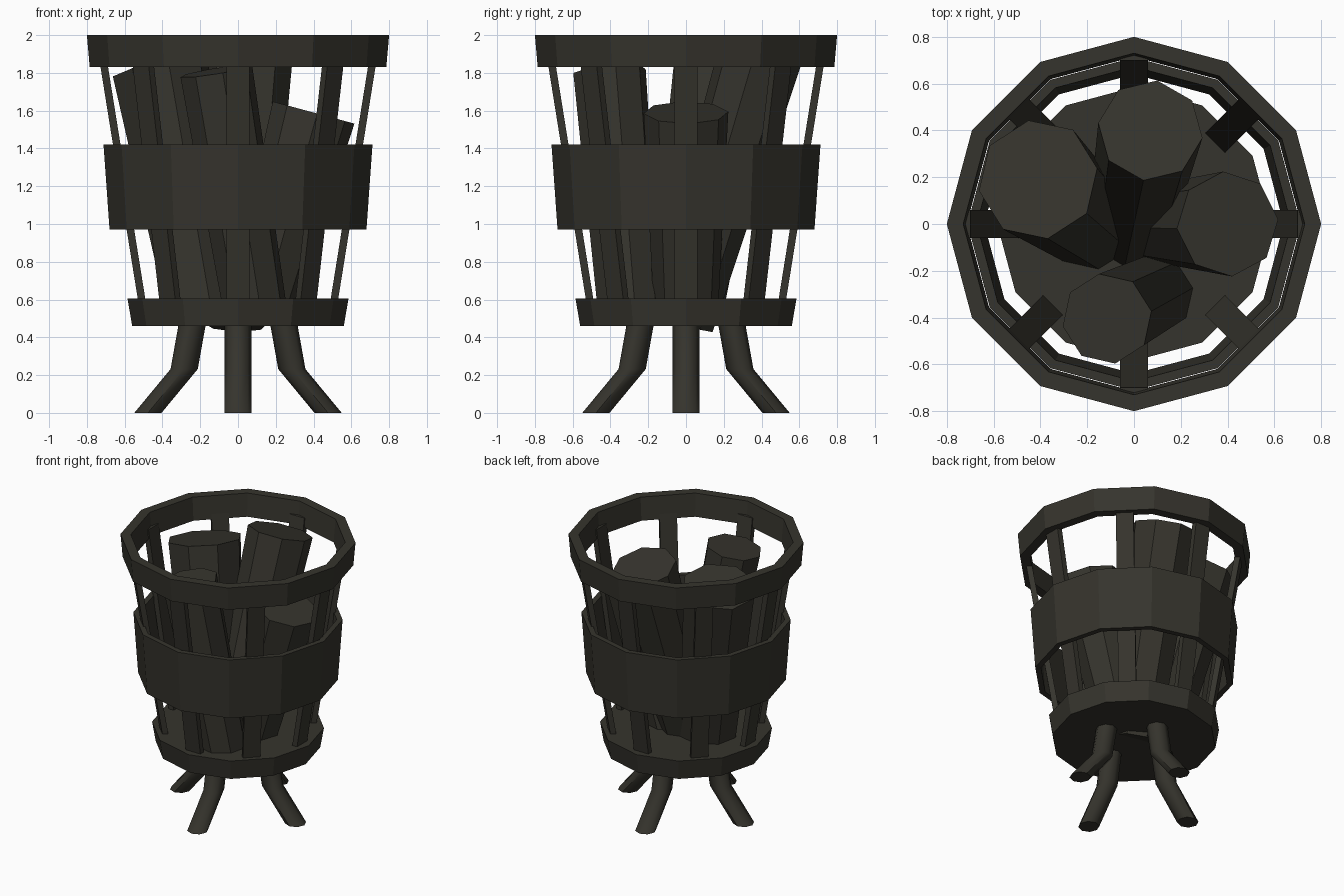
import bpy, bmesh, math
from mathutils import Vector

if "Cube" in bpy.data.objects:
    bpy.data.objects.remove(bpy.data.objects["Cube"])

wood = bpy.data.materials.new("dark_wood")
wood.diffuse_color = (0.036, 0.034, 0.026, 1)
wood.use_nodes = True
wood.node_tree.nodes["Principled BSDF"].inputs["Base Color"].default_value = wood.diffuse_color


def circle(r, z, n=12, x=0.0, y=0.0):
    return [Vector((x + r * math.cos(2 * math.pi * i / n),
                    y + r * math.sin(2 * math.pi * i / n), z)) for i in range(n)]


def loft(name, loops, ring=False, smooth=False):
    """Skin a list of point loops; cap the ends, or join last to first for a ring."""
    bm = bmesh.new()
    vs = [[bm.verts.new(p) for p in loop] for loop in loops]
    n = len(vs[0])
    pairs = list(zip(vs, vs[1:]))
    if ring:
        pairs.append((vs[-1], vs[0]))
    else:
        bm.faces.new(vs[0])
        bm.faces.new(vs[-1])
    for a, b in pairs:
        for i in range(n):
            j = (i + 1) % n
            bm.faces.new((a[i], a[j], b[j], b[i]))
    bmesh.ops.recalc_face_normals(bm, faces=bm.faces)
    me = bpy.data.meshes.new(name)
    bm.to_mesh(me)
    bm.free()
    me.materials.append(wood)
    ob = bpy.data.objects.new(name, me)
    bpy.context.collection.objects.link(ob)
    if smooth:
        bpy.ops.object.select_all(action='DESELECT')
        ob.select_set(True)
        bpy.context.view_layer.objects.active = ob
        bpy.ops.object.shade_smooth_by_angle(angle=math.radians(50))
    return ob


def hoop(name, z0, r0, z1, r1, t):
    loft(name, [circle(r0, z0), circle(r1, z1),
                circle(r1 - t, z1), circle(r0 - t, z0)], ring=True)


# Hoops and solid base
hoop("top_hoop", 1.83, 0.785, 2.0, 0.80, 0.07)
hoop("middle_hoop", 0.97, 0.68, 1.42, 0.712, 0.04)
loft("base_disc", [circle(0.56, 0.46), circle(0.585, 0.605)])

# Eight leaning slats
for k in range(8):
    a = k * math.pi / 4
    out = Vector((math.cos(a), math.sin(a), 0))
    side = Vector((-out.y, out.x, 0))
    loops = []
    for r, z in ((0.494, 0.5), (0.719, 1.9)):
        loops.append([out * (r + dr) + side * ds + Vector((0, 0, z))
                      for dr, ds in ((-.02, -.06), (.02, -.06), (.02, .06), (-.02, .06))])
    loft(f"slat_{k + 1}", loops)

# Four bent legs
for k in range(4):
    c, s = round(math.cos(k * math.pi / 2)), round(math.sin(k * math.pi / 2))
    path = ((0.477, 0), (0.285, 0.232), (0.237, 0.5))
    loft(f"leg_{k + 1}", [circle(0.072, z, 8, c * r, s * r) for r, z in path], smooth=True)


# Logs: bottom centre, bottom radius, top centre, top radius, turn in degrees
def log(name, p0, r0, p1, r1, turn):
    p0, p1 = Vector(p0), Vector(p1)
    q = Vector((0, 0, 1)).rotation_difference(p1 - p0)
    loops = []
    for p, r in ((p0, r0), (p1, r1)):
        loops.append([p + q @ Vector((r * math.cos(math.radians(turn + 45 * i)),
                                      r * math.sin(math.radians(turn + 45 * i)), 0))
                      for i in range(8)])
    loft(name, loops)


log("left_log", (-0.18, 0.0, 0.55), 0.20, (-0.41, 0.19, 1.82), 0.26, 10)
log("back_log", (-0.02, -0.03, 0.48), 0.18, (0.07, 0.40, 1.92), 0.225, -8)
log("right_log", (0.11, 0.0, 0.52), 0.17, (0.40, 0.0, 1.59), 0.225, 5)
log("front_log", (0.09, -0.30, 0.55), 0.17, (-0.115, -0.405, 1.81), 0.195, 10)
